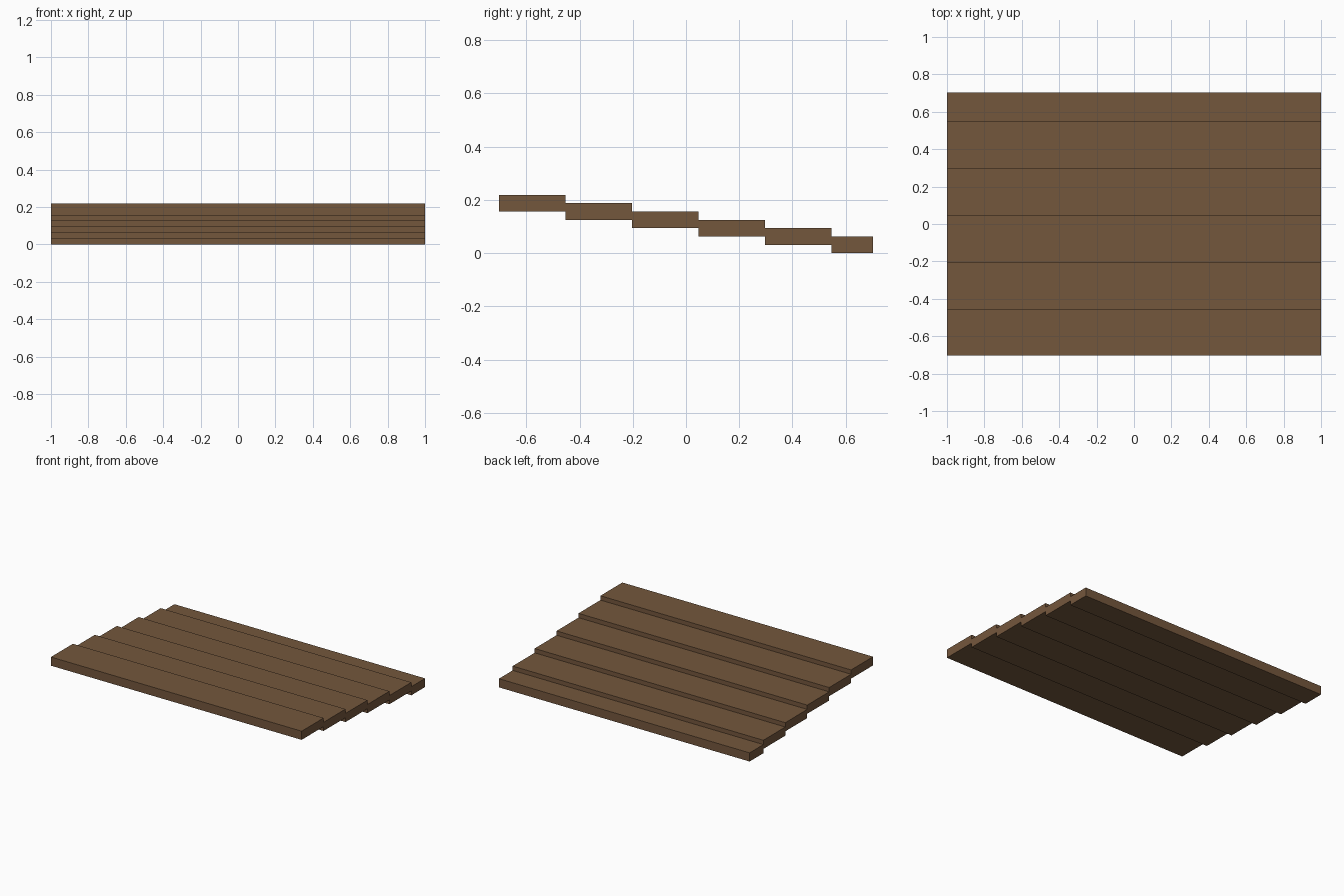
import bpy
import bmesh
from mathutils import Vector

cube = bpy.data.objects.get("Cube")
if cube:
    bpy.data.objects.remove(cube, do_unlink=True)

# Single brown wood colour
WOOD = (0.175, 0.095, 0.046, 1.0)
wood = bpy.data.materials.new("brown_wood")
wood.use_nodes = True
wood.diffuse_color = WOOD
bsdf = wood.node_tree.nodes["Principled BSDF"]
bsdf.inputs["Base Color"].default_value = WOOD
bsdf.inputs["Roughness"].default_value = 0.9

LENGTH = 2.0
THICKNESS = 0.0625
RISE = THICKNESS / 2
BOARD = 0.25
LAST_BOARD = 0.15625
COUNT = 6


def add_board(name, y_front, depth, z_bottom):
    """Flat rectangular board running along x."""
    mesh = bpy.data.meshes.new(name)
    bm = bmesh.new()
    bmesh.ops.create_cube(bm, size=1.0)
    bmesh.ops.scale(bm, vec=Vector((LENGTH, depth, THICKNESS)), verts=bm.verts)
    bm.to_mesh(mesh)
    bm.free()
    mesh.materials.append(wood)
    board = bpy.data.objects.new(name, mesh)
    board.location = (0, y_front + depth / 2, z_bottom + THICKNESS / 2)
    bpy.context.collection.objects.link(board)


# Boards step down from front to back; the rearmost one is narrower
total = BOARD * (COUNT - 1) + LAST_BOARD
for i in range(COUNT):
    depth = LAST_BOARD if i == COUNT - 1 else BOARD
    add_board(f"roof_board_{i + 1}", -total / 2 + i * BOARD, depth,
              (COUNT - 1 - i) * RISE)
